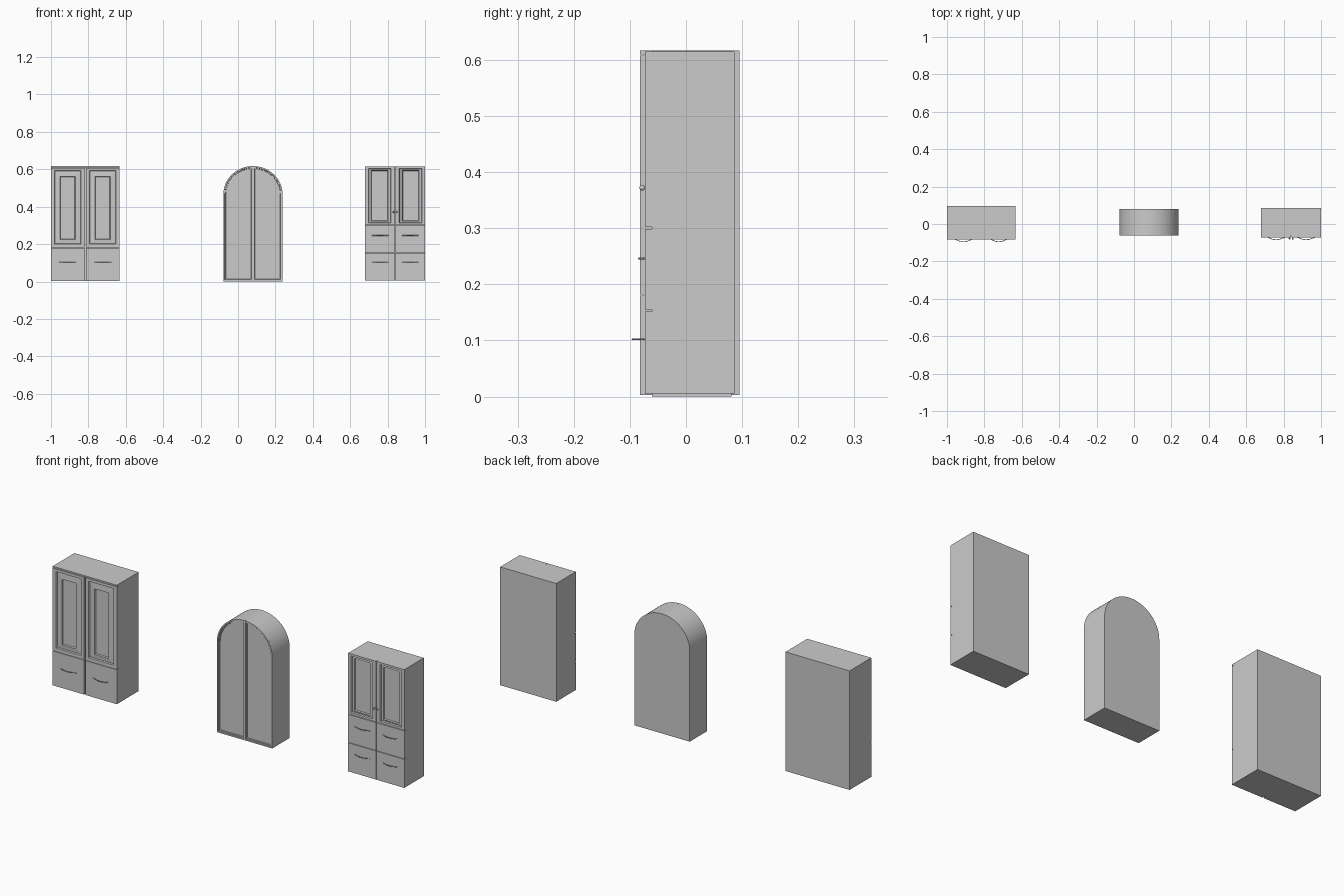
import bpy, bmesh, math

if "Cube" in bpy.data.objects:
    bpy.data.objects.remove(bpy.data.objects["Cube"])


def loft(name, rings, smooth=False):
    """Join (outline, y) rings in order and cap both ends."""
    bm = bmesh.new()
    loops = [[bm.verts.new((x, y, z)) for x, z in pts] for pts, y in rings]
    n = len(loops[0])
    for a, b in zip(loops, loops[1:]):
        for i in range(n):
            j = (i + 1) % n
            bm.faces.new((a[i], a[j], b[j], b[i]))
    bm.faces.new(loops[0])
    bm.faces.new(loops[-1])
    bmesh.ops.recalc_face_normals(bm, faces=bm.faces)
    me = bpy.data.meshes.new(name)
    bm.to_mesh(me)
    bm.free()
    ob = bpy.data.objects.new(name, me)
    bpy.context.collection.objects.link(ob)
    if smooth:
        select(ob)
        bpy.ops.object.shade_smooth_by_angle(angle=math.radians(30))
    return ob


def select(ob):
    bpy.ops.object.select_all(action='DESELECT')
    ob.select_set(True)
    bpy.context.view_layer.objects.active = ob


def rect(cx, s, u0, u1, z0, z1, inset=0.0):
    """Rectangle outline measured sideways (s = -1 or 1) from a centre line."""
    u0, u1, z0, z1 = u0 + inset, u1 - inset, z0 + inset, z1 - inset
    return [(cx + s * u, z) for u, z in ((u0, z0), (u1, z0), (u1, z1), (u0, z1))]


def slab(name, cx, s, u0, u1, z0, z1, y0, y1):
    r = rect(cx, s, u0, u1, z0, z1)
    return loft(name, [(r, y1), (r, y0)])


def bow_handle(name, cx, half, z, y, reach):
    """Thin bar curving forward between its two ends."""
    cu = bpy.data.curves.new(name, 'CURVE')
    cu.dimensions = '3D'
    cu.bevel_depth = 0.0018
    cu.bevel_resolution = 1
    cu.use_fill_caps = True
    sp = cu.splines.new('POLY')
    n = 12
    sp.points.add(n)
    for i in range(n + 1):
        t = i / n
        sp.points[i].co = (cx + half * (2 * t - 1), y - reach * math.sin(math.pi * t), z, 1)
    ob = bpy.data.objects.new(name, cu)
    bpy.context.collection.objects.link(ob)
    select(ob)
    bpy.ops.object.convert(target='MESH')


def panel_door(name, cx, s, door, outer, inner, y, back):
    """Door leaf with a stepped, recessed panel."""
    d, o, p = (rect(cx, s, *r) for r in (door, outer, inner))
    loft(name, [(d, back), (d, y), (o, y), (rect(cx, s, *outer, 0.003), y + 0.006),
                (p, y + 0.004), (rect(cx, s, *inner, 0.003), y + 0.010)])


# Left wardrobe: tall doors over one row of drawers
cx, hw, fy, by = -0.817, 0.183, -0.082, 0.095
slab("left_body", cx, 1, -hw, hw, 0.003, 0.61, fy + 0.012, by)
slab("left_top_board", cx, 1, -hw, hw, 0.61, 0.617, fy, by)
for s, side in ((-1, "a"), (1, "b")):
    panel_door("left_door_" + side, cx, s, (0.004, hw, 0.182, 0.608),
               (0.022, 0.164, 0.2, 0.594), (0.053, 0.134, 0.224, 0.562), fy, fy + 0.013)
    slab("left_drawer_" + side, cx, s, 0.004, hw, 0.003, 0.180, fy, fy + 0.013)
    bow_handle("left_handle_" + side, cx + s * 0.094, 0.045, 0.102, fy + 0.001, 0.014)

# Right wardrobe: short doors over two rows of drawers
cx, hw, fy, by = 0.84, 0.16, -0.073, 0.086
slab("right_body", cx, 1, -hw, hw, 0.005, 0.615, fy + 0.012, by)
for s, side in ((-1, "a"), (1, "b")):
    panel_door("right_door_" + side, cx, s, (0.001, hw, 0.302, 0.615),
               (0.022, 0.143, 0.313, 0.604), (0.038, 0.128, 0.324, 0.595), fy, fy + 0.013)
    for k, (z0, z1, hz) in enumerate(((0.005, 0.152, 0.102), (0.155, 0.299, 0.246))):
        slab(f"right_drawer_{side}{k}", cx, s, 0.001, hw, z0, z1, fy, fy + 0.013)
        bow_handle(f"right_handle_{side}{k}", cx + s * 0.08, 0.044, hz, fy + 0.001, 0.012)
    bpy.ops.mesh.primitive_uv_sphere_add(segments=16, ring_count=8, radius=0.005,
                                         location=(cx + s * 0.009, fy - 0.005, 0.372))
    bpy.context.object.name = "right_knob_" + side
    bpy.ops.object.shade_smooth_by_angle()

# Arched wardrobe: rounded body with two arched doors
cx, hw, top, rise, fy, by = 0.08, 0.158, 0.617, 0.150, -0.061, 0.081
spring = top - rise


def half_arch(s, c, e):
    """Half arch outline: c = offset from the centre line, e = inset at the rim."""
    a, b = hw - e, rise - e
    start = math.acos(c / a)
    pts = [(c, e), (a, e)]
    pts += [(a * math.cos(start * i / 24), spring + b * math.sin(start * i / 24))
            for i in range(25)]
    return [(cx + s * x, z) for x, z in pts]


arch = [(cx - hw, 0.0), (cx + hw, 0.0)]
arch += [(cx + hw * math.cos(math.pi * i / 48), spring + rise * math.sin(math.pi * i / 48))
         for i in range(49)]
loft("arched_body", [(arch, by), (arch, fy + 0.011)], smooth=True)
for s, side in ((-1, "a"), (1, "b")):
    d = half_arch(s, 0.001, 0.0)
    loft("arched_door_" + side,
         [(d, fy + 0.012), (d, fy), (half_arch(s, 0.005, 0.007), fy),
          (half_arch(s, 0.006, 0.008), fy + 0.004), (half_arch(s, 0.009, 0.012), fy + 0.004),
          (half_arch(s, 0.010, 0.013), fy + 0.009)], smooth=True)
